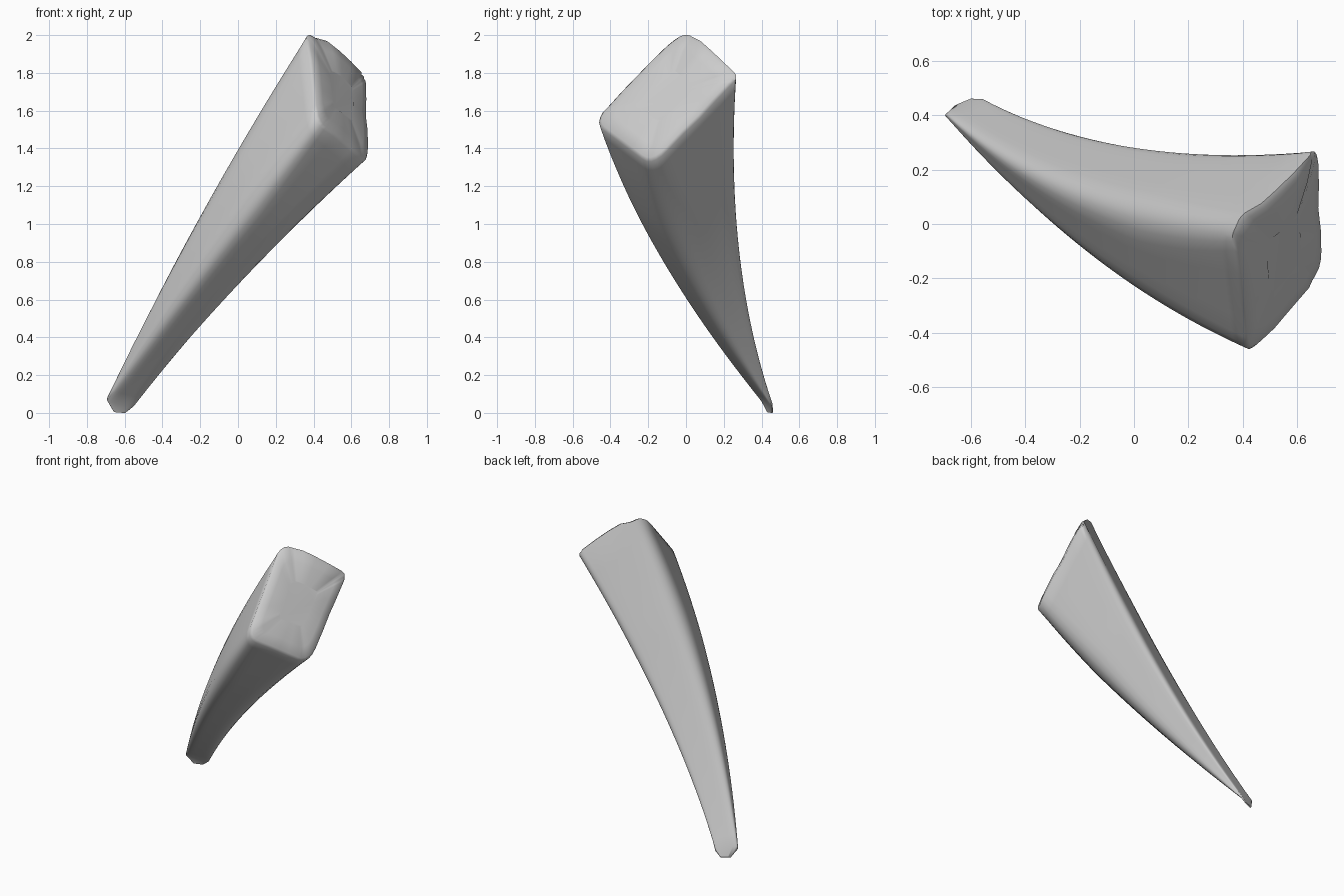
import bpy, bmesh, math, random
from mathutils import Vector as V

if "Cube" in bpy.data.objects:
    bpy.data.objects.remove(bpy.data.objects["Cube"])

random.seed(4)

# Four long edges of the horn: tip, middle, broken end
EDGES = [
    [V((-0.680, 0.410, 0.085)), V((-0.20, 0.11, 1.04)), V((0.37, -0.02, 2.0))],
    [V((-0.685, 0.400, 0.060)), V((-0.15, -0.115, 0.81)), V((0.42, -0.46, 1.55))],
    [V((-0.560, 0.450, 0.035)), V((0.00, 0.065, 0.685)), V((0.67, -0.17, 1.335))],
    [V((-0.560, 0.457, 0.050)), V((0.00, 0.28, 0.86)), V((0.665, 0.265, 1.775))],
]
TIP = [V((-0.655, 0.437, 0.010)), V((-0.652, 0.430, 0.004)),
       V((-0.600, 0.455, 0.0)), V((-0.600, 0.460, 0.005))]
ROUND = [0.30, 0.28, 0.30, 0.14]      # corner softness, same order


def along(edge, t):
    # quadratic through three points
    a, m, b = edge
    return a * (2 * (t - .5) * (t - 1)) + m * (4 * t * (1 - t)) + b * (2 * t * (t - .5))


def section(corners, soft=1.0, n=6):
    # quad with rounded corners that still reaches the given corner points
    c = sum(corners, V()) / 4
    rad = [r * soft for r in ROUND]
    q = [c + (p - c) / (1 - 0.5 * r) for p, r in zip(corners, rad)]
    pts = []
    for i in range(4):
        j = (i + 1) % 4
        p, e, r = q[i], q[j], rad[i]
        a, b = p.lerp(q[i - 1], r), p.lerp(e, r)
        for k in range(n):
            u = k / (n - 1)
            pts.append(a * (1 - u) ** 2 + p * (2 * u * (1 - u)) + b * u * u)
        far = e.lerp(p, rad[j])
        pts += [b.lerp(far, f) for f in (0.25, 0.5, 0.75)]
    return pts


# Horn body sections from tip to broken end
rings = [section(TIP)]
STEPS = 28
for s in range(STEPS + 1):
    t = s / STEPS
    soft = 1.0 if t < 0.7 else 1.0 - 0.4 * (t - 0.7) / 0.3
    rings.append(section([along(e, t) for e in EDGES], soft))

# Broken end: slightly uneven rim and gently domed cap
centre = sum((e[2] for e in EDGES), V()) / 4
normal = V((0.79, -0.41, 0.46)).normalized()
rim = rings[-1]
for k, f in ((-3, 0.5), (-2, 0.9), (-1, 1.0)):
    rim[k] += V((0.0, -0.02, 0.03)) * f
rim[:] = [p + normal * random.uniform(-0.006, 0.006) for p in rim]
for scale, lift in ((0.95, 0.014), (0.75, 0.024), (0.4, 0.026)):
    rings.append([centre + (p - centre) * scale + normal * lift for p in rim])

bm = bmesh.new()
loops = [[bm.verts.new(p) for p in ring] for ring in rings]
n = len(loops[0])
for lo, hi in zip(loops, loops[1:]):
    for i in range(n):
        j = (i + 1) % n
        bm.faces.new((lo[i], lo[j], hi[j], hi[i]))
bm.faces.new(loops[0])
bm.faces.new(loops[-1])
bmesh.ops.recalc_face_normals(bm, faces=bm.faces)
mesh = bpy.data.meshes.new("horn")
bm.to_mesh(mesh)
bm.free()
horn = bpy.data.objects.new("horn", mesh)
bpy.context.collection.objects.link(horn)
bpy.context.view_layer.objects.active = horn
horn.select_set(True)
bpy.ops.object.shade_smooth_by_angle(angle=math.radians(60))
